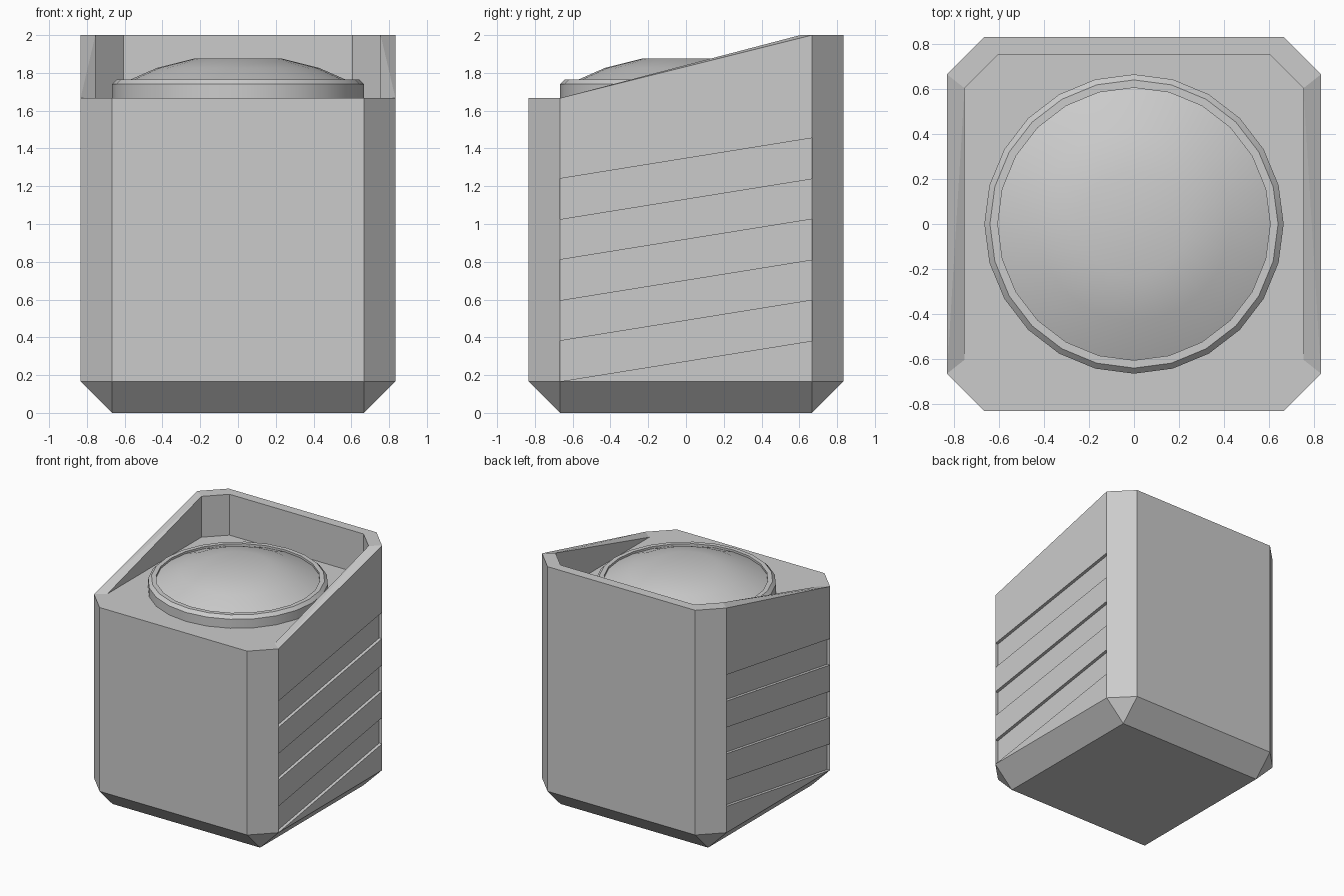
import bpy, bmesh, math

cube = bpy.data.objects.get("Cube")
if cube:
    bpy.data.objects.remove(cube, do_unlink=True)

grey = bpy.data.materials.new("plain_grey")
grey.use_nodes = True
colour = (0.6, 0.6, 0.6, 1)
grey.diffuse_color = colour
grey.node_tree.nodes["Principled BSDF"].inputs["Base Color"].default_value = colour


def finish(bm, name):
    bmesh.ops.remove_doubles(bm, verts=bm.verts, dist=1e-4)
    mesh = bpy.data.meshes.new(name)
    bm.to_mesh(mesh)
    bm.free()
    mesh.materials.append(grey)
    obj = bpy.data.objects.new(name, mesh)
    bpy.context.collection.objects.link(obj)
    return obj


def face(bm, *points):
    unique = list(dict.fromkeys(points))
    bm.faces.new([bm.verts.new(p) for p in unique])


OUT, COR = 0.8333, 0.6667       # outer half width, start of corner chamfer
INN, ICOR = 0.755, 0.605        # inside of the rim
BASE, FLOOR, TOP = 0.1667, 1.6667, 2.0
RECESS, STEP = OUT - 0.025, 0.2147

bm = bmesh.new()

# Outer walls: half outline from front to back, with its top heights
outline = [(0, -OUT, FLOOR), (COR, -OUT, FLOOR), (OUT, -COR, FLOOR),
           (OUT, COR, TOP), (COR, OUT, TOP), (0, OUT, TOP)]
foot = [(0, -COR, 0), (COR, -COR, 0), (COR, -COR, 0),
        (COR, COR, 0), (COR, COR, 0), (0, COR, 0)]
for i in range(5):
    a, b = outline[i], outline[i + 1]
    a0, b0 = (a[0], a[1], BASE), (b[0], b[1], BASE)
    if i != 2:
        face(bm, a0, b0, b, a)
    face(bm, foot[i], foot[i + 1], b0, a0)
face(bm, foot[0], foot[5], foot[3], foot[1])


# Slanted side panels, alternately flush and recessed
def line(k, x):
    z = BASE + k * STEP
    return (x, -COR, z), (x, COR, z + STEP)


low = ((OUT, -COR, BASE), (OUT, COR, BASE))
for k in (0, 2, 4):
    (a, b), (d, c) = line(k, OUT), line(k + 1, OUT)
    (ra, rb), (rd, rc) = line(k, RECESS), line(k + 1, RECESS)
    face(bm, low[0], low[1], b, a)      # flush panel below
    face(bm, ra, rb, rc, rd)            # recessed panel
    face(bm, a, b, rb, ra)              # lower ledge
    face(bm, rd, rc, c, d)              # upper ledge
    face(bm, a, ra, rd, d)              # front end
    face(bm, rb, b, c, rc)              # back end
    low = (d, c)
face(bm, low[0], low[1], outline[3], outline[2])

# Rim top and inside, rising to the back
inner = [(INN, -ICOR, FLOOR), (INN, ICOR, TOP), (ICOR, INN, TOP), (0, INN, TOP)]
face(bm, outline[2], outline[3], inner[1])
face(bm, outline[2], inner[1], inner[0])
for i in (1, 2):
    face(bm, outline[i + 2], outline[i + 3], inner[i + 1], inner[i])
for a, b in zip(inner, inner[1:]):
    face(bm, a, b, (b[0], b[1], FLOOR), (a[0], a[1], FLOOR))

# Floor inside the rim
face(bm, *outline[:3], *[(x, y, FLOOR) for x, y, z in inner])

body = finish(bm, "body")
mirror = body.modifiers.new("mirror", "MIRROR")
mirror.use_axis[0] = True


# Round parts
def lathe(name, profile):
    bm = bmesh.new()
    verts = [bm.verts.new((r, 0, z)) for r, z in profile]
    edges = [bm.edges.new(pair) for pair in zip(verts, verts[1:])]
    bmesh.ops.spin(bm, geom=verts + edges, cent=(0, 0, 0), axis=(0, 0, 1),
                   angle=math.tau, steps=24)
    bmesh.ops.remove_doubles(bm, verts=bm.verts, dist=1e-4)
    bmesh.ops.recalc_face_normals(bm, faces=bm.faces)
    obj = finish(bm, name)
    bpy.ops.object.select_all(action="DESELECT")
    obj.select_set(True)
    bpy.context.view_layer.objects.active = obj
    bpy.ops.object.shade_smooth_by_angle(angle=math.radians(30))


lathe("dome_with_ring", [
    (0, FLOOR), (0.667, FLOOR), (0.667, 1.74), (0.642, 1.765), (0.607, 1.765),
    (0.607, 1.748), (0.43, 1.826), (0.235, 1.875), (0, 1.875)])
